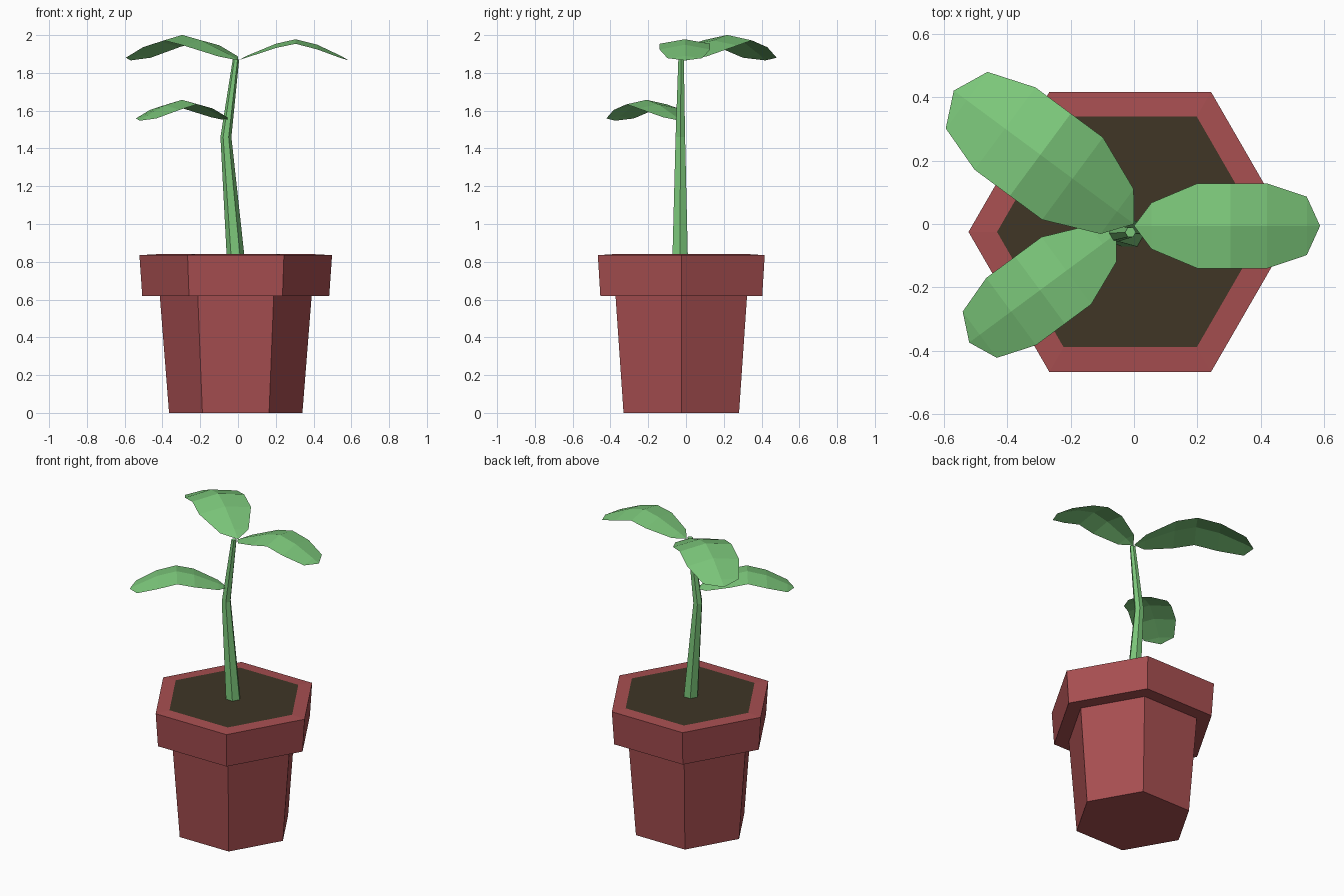
import bpy, bmesh, math
from mathutils import Matrix, Vector

if "Cube" in bpy.data.objects:
    bpy.data.objects.remove(bpy.data.objects["Cube"])


def material(name, rgb):
    m = bpy.data.materials.new(name)
    m.diffuse_color = (*rgb, 1)
    m.use_nodes = True
    m.node_tree.nodes["Principled BSDF"].inputs["Base Color"].default_value = m.diffuse_color
    return m


TERRACOTTA = material("terracotta", (0.39, 0.078, 0.082))
SOIL = material("soil", (0.050, 0.037, 0.019))
GREEN = material("leaf green", (0.20, 0.57, 0.195))


def add_object(name, bm, mat):
    mesh = bpy.data.meshes.new(name)
    bm.to_mesh(mesh)
    bm.free()
    mesh.materials.append(mat)
    ob = bpy.data.objects.new(name, mesh)
    bpy.context.collection.objects.link(ob)
    return ob


def hex_loft(name, rings, mat, cap_top=True):
    """Six-sided tube through rings of (x, y, z, radius)."""
    bm = bmesh.new()
    loops = [[bm.verts.new((x + r * math.cos(i * math.pi / 3),
                            y + r * math.sin(i * math.pi / 3), z))
              for i in range(6)] for x, y, z, r in rings]
    for a, b in zip(loops, loops[1:]):
        for i in range(6):
            j = (i + 1) % 6
            bm.faces.new((a[i], a[j], b[j], b[i]))
    bm.faces.new(loops[0][::-1])
    if cap_top:
        bm.faces.new(loops[-1])
    return add_object(name, bm, mat)


# Pot with overhanging rim; the top cap is the soil
CX, CY = -0.012, -0.025
pot_profile = [(0, 0.353), (0.62, 0.402), (0.62, 0.495), (0.835, 0.51), (0.84, 0.42)]
hex_loft("pot", [(CX, CY, z, r) for z, r in pot_profile], TERRACOTTA, cap_top=False)
bm = bmesh.new()
bm.faces.new([bm.verts.new((CX + 0.42 * math.cos(i * math.pi / 3),
                            CY + 0.42 * math.sin(i * math.pi / 3), 0.84)) for i in range(6)])
add_object("soil", bm, SOIL)

# Bent tapering stem
hex_loft("stem", [(-0.013, -0.031, 0.83, 0.047),
                  (-0.064, -0.030, 1.46, 0.029),
                  (-0.011, -0.026, 1.87, 0.017)], GREEN)

# Leaf stations: distance along, half width, midrib height, edge height
STATIONS = [(0.055, 0.073, 0.028, 0.018), (0.20, 0.134, 0.088, 0.066),
            (0.305, 0.134, 0.112, 0.088), (0.42, 0.134, 0.083, 0.058),
            (0.545, 0.092, 0.024, 0.012)]


def leaf(name, base, angle, size):
    bm = bmesh.new()
    start = bm.verts.new((0, 0, 0))
    tip = bm.verts.new((0.587, 0, 0))
    rows = [[bm.verts.new(p) for p in ((d, w, e), (d, 0, m), (d, -w, e))]
            for d, w, m, e in STATIONS]
    for s in (0, 1):
        bm.faces.new((start, rows[0][s + 1], rows[0][s]))
        for a, b in zip(rows, rows[1:]):
            bm.faces.new((a[s], a[s + 1], b[s + 1], b[s]))
        bm.faces.new((rows[-1][s], rows[-1][s + 1], tip))
    bm.transform(Matrix.Translation(Vector(base))
                 @ Matrix.Rotation(math.radians(angle), 4, 'Z')
                 @ Matrix.Scale(size, 4))
    return add_object(name, bm, GREEN)


leaf("right_leaf", (0, -0.006, 1.866), 0, 1.0)
leaf("back_left_leaf", (0, 0, 1.866), 143.5, 1.205)
leaf("front_left_leaf", (-0.055, -0.03, 1.547), 216.5, 0.985)
